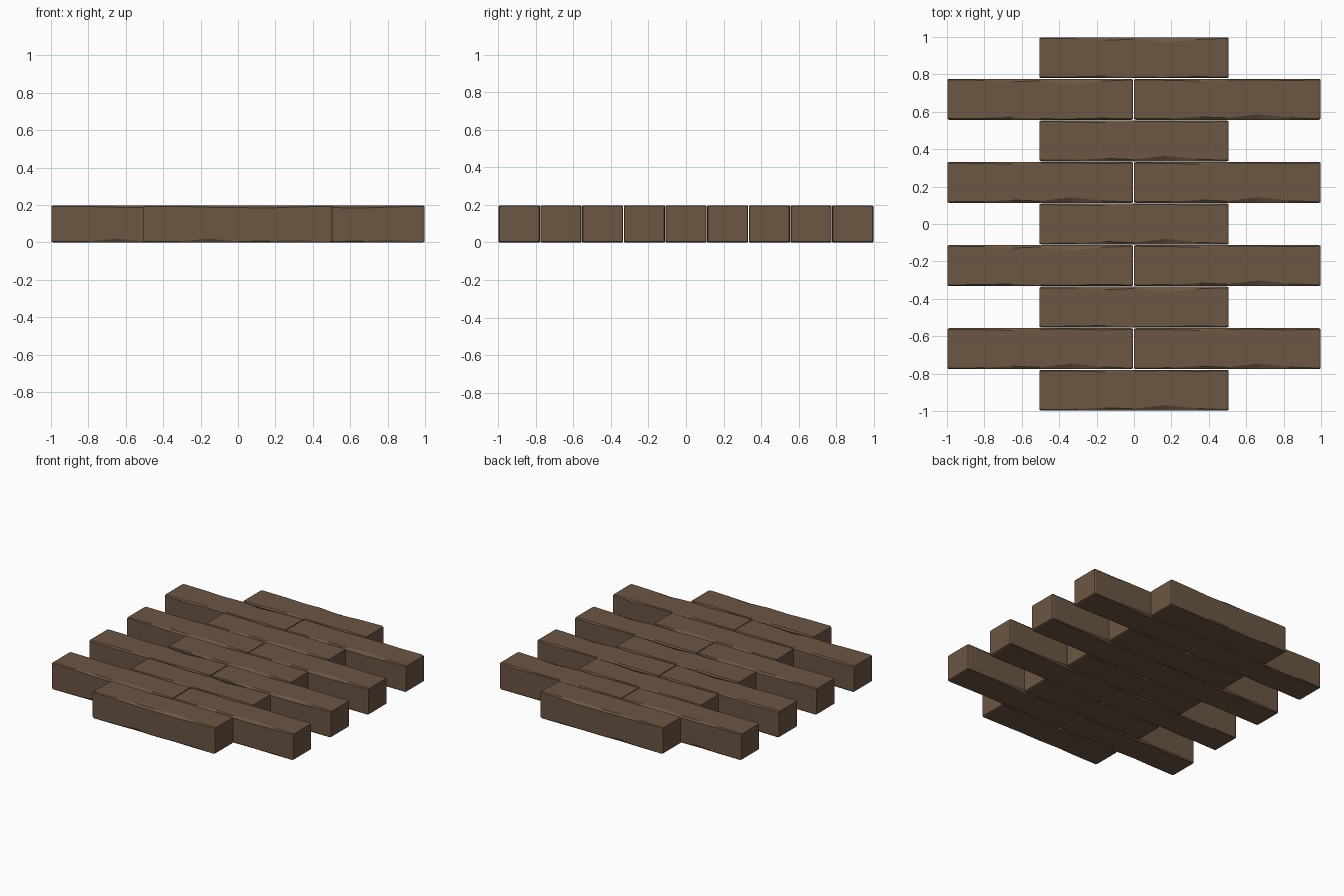
import bpy, bmesh

if "Cube" in bpy.data.objects:
    bpy.data.objects.remove(bpy.data.objects["Cube"])

wood = bpy.data.materials.new("brown_wood")
wood.diffuse_color = (0.15, 0.092, 0.056, 1)
wood.use_nodes = True
wood.node_tree.nodes["Principled BSDF"].inputs["Base Color"].default_value = wood.diffuse_color

W, H = 0.219, 0.198          # plank width and thickness
STATIONS = [0, 0.01, 0.2, 0.35, 0.5, 0.67, 0.83, 0.99, 1]

# worn-edge depths along the plank: (inward, vertical) for each long edge
FRONT_TOP = [(.012, .01), (.006, .005), (.008, .006), (.016, .01), (.01, .012), (.03, .014), (.012, .008), (.006, .005), (.012, .01)]
BACK_TOP = [(.012, .01), (.006, .008), (.008, .012), (.012, .006), (.006, .005), (.005, .004), (.009, .012), (.006, .006), (.012, .01)]
FRONT_LOW = [(.01, .009), (.004, .004), (.005, .006), (.01, .02), (.005, .005), (.008, .008), (.005, .012), (.004, .004), (.01, .009)]
BACK_LOW = [(.01, .009), (.004, .004), (.008, .01), (.004, .005), (.012, .016), (.006, .008), (.004, .004), (.004, .004), (.01, .009)]


def plank(name, x0, x1, y, mirror):
    """Loft a worn octagonal section along x; mirror swaps front/back wear."""
    bm = bmesh.new()
    rings = []
    for i, t in enumerate(STATIONS):
        ft, bt, fl, bl = FRONT_TOP[i], BACK_TOP[i], FRONT_LOW[i], BACK_LOW[i]
        if mirror:
            ft, bt, fl, bl = bt, ft, bl, fl
        a, b = y - W / 2, y + W / 2
        e = 0.004 if i in (0, len(STATIONS) - 1) else 0
        section = [(a + fl[0], e), (b - bl[0], e), (b - e, bl[1]), (b - e, H - bt[1]),
                   (b - bt[0], H - e), (a + ft[0], H - e), (a + e, H - ft[1]), (a + e, fl[1])]
        x = x0 + (x1 - x0) * t
        rings.append([bm.verts.new((x, py, pz)) for py, pz in section])
    for r, s in zip(rings, rings[1:]):
        for j in range(8):
            k = (j + 1) % 8
            bm.faces.new((r[j], r[k], s[k], s[j]))
    bm.faces.new(rings[0])
    bm.faces.new(rings[-1])
    bmesh.ops.recalc_face_normals(bm, faces=bm.faces)
    mesh = bpy.data.meshes.new(name)
    bm.to_mesh(mesh)
    bm.free()
    mesh.materials.append(wood)
    bpy.context.collection.objects.link(bpy.data.objects.new(name, mesh))


# Nine staggered rows: single centre planks alternate with pairs
for row in range(9):
    y = (row - 4) * 0.2222
    if row % 2 == 0:
        plank(f"centre_plank_{row}", -0.505, 0.506, y, row in (2, 8))
    else:
        plank(f"left_plank_{row}", -0.998, -0.005, y, row in (3, 7))
        plank(f"right_plank_{row}", 0.001, 0.998, y, False)
